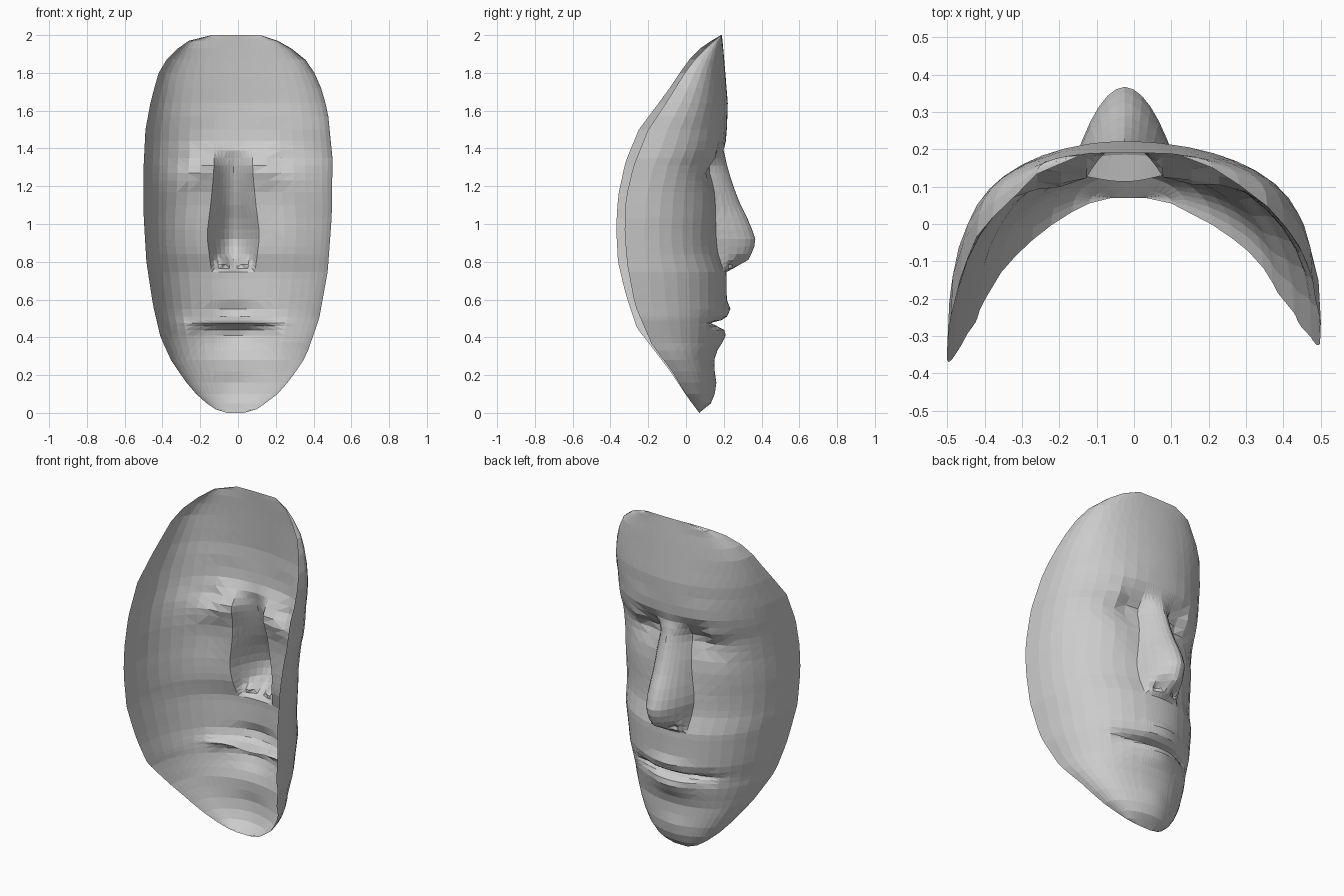
import bpy, bmesh
from math import sin, cos, asin, pi, exp

def lerp_table(table, z):
    """Piecewise linear lookup in (z, value) pairs, z ascending."""
    if z <= table[0][0]:
        return table[0][1]
    for (a, p), (b, q) in zip(table, table[1:]):
        if z <= b:
            return p + (q - p) * (z - a) / (b - a)
    return table[-1][1]

def bump(d, z, d0, z0, sd, sz):
    return exp(-((d - d0) / sd) ** 2 - ((z - z0) / sz) ** 2)

# Outline of the mask: left and right edge x by height
LEFT = [(0, -.06), (.02, -.12), (.07, -.195), (.15, -.265), (.27, -.35), (.4, -.41),
        (.57, -.45), (.8, -.485), (1.05, -.5), (1.3, -.5), (1.5, -.49), (1.66, -.46),
        (1.8, -.42), (1.9, -.36), (1.97, -.26), (2, -.14)]
RIGHT = [(0, .03), (.02, .1), (.09, .2), (.18, .28), (.3, .36), (.5, .43), (.75, .475),
         (1.05, .497), (1.35, .5), (1.6, .475), (1.77, .425), (1.88, .35), (1.96, .24), (2, .12)]
# Depth of each side edge
EDGE_L = [(0, .07), (.08, .01), (.23, -.09), (.36, -.19), (.45, -.26), (.63, -.32), (.8, -.36),
          (.98, -.37), (1.15, -.36), (1.33, -.32), (1.5, -.25), (1.7, -.1), (1.82, -.02),
          (1.9, .04), (1.95, .1), (2, .185)]
EDGE_R = [(0, .07), (.08, .01), (.23, -.08), (.36, -.18), (.57, -.27), (.78, -.31), (.95, -.325),
          (1.13, -.32), (1.3, -.28), (1.5, -.2), (1.65, -.1), (1.81, 0), (1.9, .07), (2, .185)]
# Centre depth without the nose, section fullness, nose ridge depth and half width
CENTRE = [(0, .07), (.05, .13), (.12, .15), (.28, .15), (.4, .185), (.55, .215), (.66, .215),
          (.74, .215), (.85, .18), (1.0, .17), (1.2, .16), (1.3, .17), (1.38, .2),
          (1.45, .213), (1.63, .222), (1.9, .2), (2, .19)]
FULL = [(.1, .85), (.4, .95), (.7, .85), (1.0, .8), (1.4, .75), (2, .75)]
RIDGE = [(.745, .2), (.765, .25), (.81, .33), (.87, .36), (.92, .367), (1.0, .34), (1.1, .29),
         (1.2, .25), (1.3, .22), (1.38, .202)]
NOSE_W = [(0, .03), (.1, .08), (.3, .1), (.75, .115), (.82, .125), (.94, .14), (1.1, .12),
          (1.25, .105), (1.38, .1), (1.85, .1), (2, .06)]
ROWS = [0, .02, .05, .1, .16, .22, .28, .33, .37, .41, .44, .46, .475, .49, .51, .55, .6,
        .66, .71, .745, .765, .785, .81, .84, .88, .92, .97, 1.03, 1.1, 1.17, 1.23, 1.27,
        1.31, 1.35, 1.39, 1.44, 1.5, 1.57, 1.64, 1.72, 1.8, 1.87, 1.93, 1.97, 2]
MID, N, K = -.025, 15, 6

def face_point(i, z):
    edge_x = lerp_table(LEFT if i < 0 else RIGHT, z)
    edge_y = lerp_table(EDGE_L if i < 0 else EDGE_R, z)
    w, nw = abs(edge_x - MID), lerp_table(NOSE_W, z)
    # first K columns follow the nose, the rest sweep round to the edge
    a = abs(i)
    t0 = asin(nw / w)
    t = asin(nw * a / K / w) if a <= K else t0 + (pi / 2 - t0) * (a - K) / (N - K)
    d = w * sin(t)
    x = MID + (d if i > 0 else -d)
    y = edge_y + (lerp_table(CENTRE, z) - edge_y) * max(cos(t), 0) ** lerp_table(FULL, z)
    # eye sockets, closed lids, brows, cheekbones
    y -= .06 * bump(d, z, .17, 1.31, .12, .085)
    y += .045 * bump(d, z, .23, 1.335, .075, .055)
    y += .012 * bump(d, z, .2, 1.46, .12, .05)
    y += .012 * bump(d, z, .28, 1.1, .1, .12)
    # lips, mouth slit, chin
    y += .022 * bump(d, z, 0, .54, .12, .035)
    y += .025 * bump(d, z, 0, .40, .11, .04)
    y -= .09 * bump(d, z, 0, .473 + .1 * d * d, .16, .014)
    y -= .02 * bump(d, z, .2, .47, .05, .04)
    y += .012 * bump(d, z, 0, .14, .1, .06)
    # nose with nostrils
    if .74 < z < 1.38:
        f = max(0, 1 - (d / nw) ** (1.9 if z < 1 else 1.9 - 1.8 * (z - 1)))
        y += max(0, lerp_table(RIDGE, z) - y) * f
        y -= .05 * bump(d, z, .055, .795, .028, .022)
    return x, y, z

# Mask: one open sheet, faceted
bm = bmesh.new()
grid = [[bm.verts.new(face_point(i, z)) for i in range(-N, N + 1)] for z in ROWS]
for lo, hi in zip(grid, grid[1:]):
    for k in range(2 * N):
        bm.faces.new((lo[k + 1], lo[k], hi[k], hi[k + 1]))
bmesh.ops.triangulate(bm, faces=bm.faces[:])
mesh = bpy.data.meshes.new("face_mask")
bm.to_mesh(mesh)
bm.free()
mask = bpy.data.objects.new("face_mask", mesh)
bpy.context.collection.objects.link(mask)
